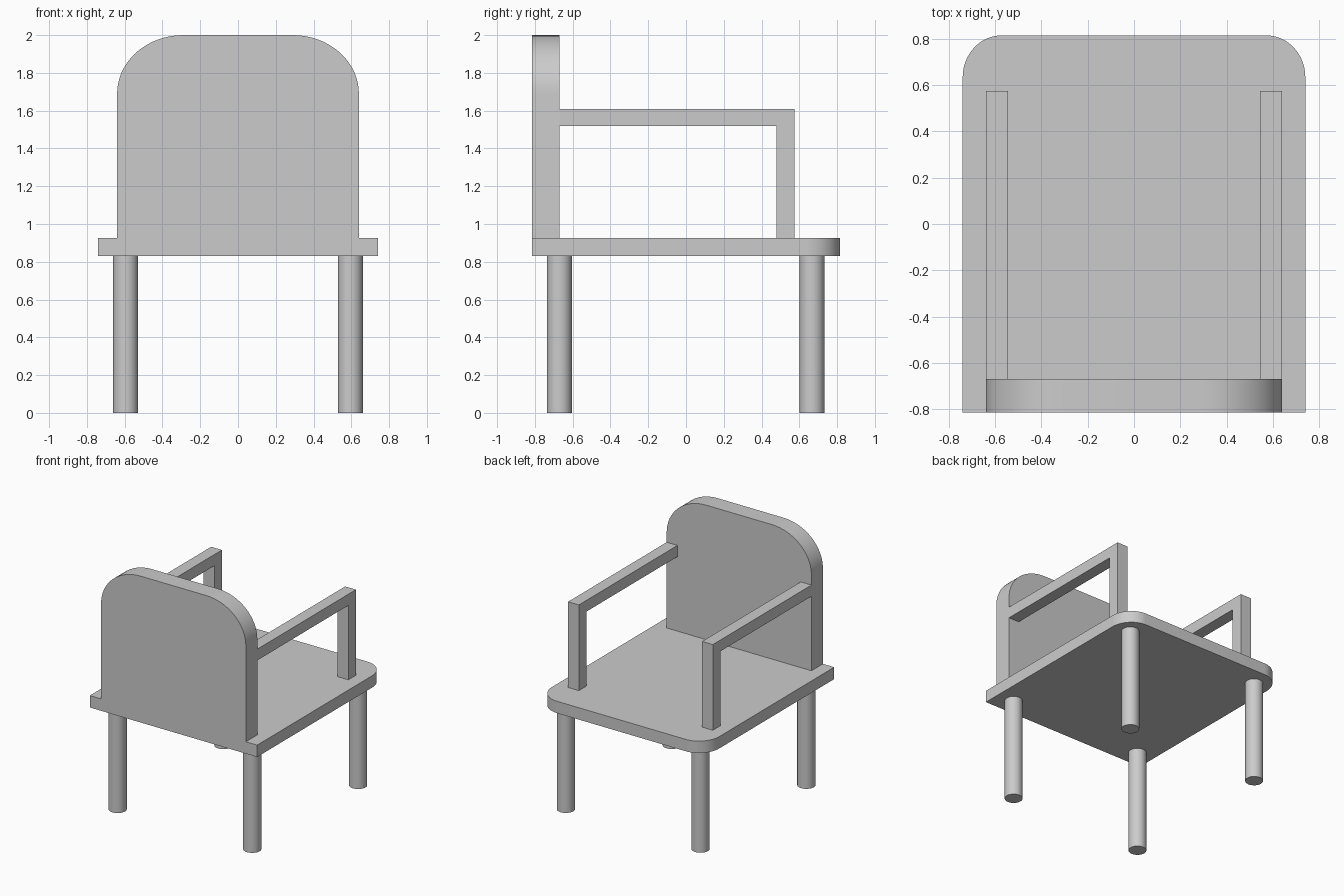
import bpy, bmesh, math
from mathutils import Vector

if "Cube" in bpy.data.objects:
    bpy.data.objects.remove(bpy.data.objects["Cube"], do_unlink=True)

grey = bpy.data.materials.new("plain grey")
grey.use_nodes = True
colour = (0.6, 0.6, 0.6, 1)
grey.diffuse_color = colour
grey.node_tree.nodes["Principled BSDF"].inputs["Base Color"].default_value = colour


def slab(name, outline, offset):
    """Extrude a closed outline of 3D points along an offset."""
    mesh = bpy.data.meshes.new(name)
    bm = bmesh.new()
    face = bm.faces.new([bm.verts.new(p) for p in outline])
    grown = bmesh.ops.extrude_face_region(bm, geom=[face], use_keep_orig=True)
    moved = [v for v in grown["geom"] if isinstance(v, bmesh.types.BMVert)]
    bmesh.ops.translate(bm, verts=moved, vec=Vector(offset))
    bmesh.ops.recalc_face_normals(bm, faces=bm.faces)
    bm.to_mesh(mesh)
    bm.free()
    obj = bpy.data.objects.new(name, mesh)
    bpy.context.collection.objects.link(obj)
    return finish(obj)


def finish(obj):
    obj.data.materials.append(grey)
    bpy.ops.object.select_all(action="DESELECT")
    obj.select_set(True)
    bpy.context.view_layer.objects.active = obj
    bpy.ops.object.shade_smooth_by_angle(angle=math.radians(30))
    return obj


def arch(half, low, high, rx, ry, steps=16):
    """Rectangle whose two upper corners are rounded, as (across, up) pairs."""
    right = []
    for i in range(steps + 1):
        a = math.pi / 2 * i / steps
        right.append((half - rx + rx * math.cos(a), high - ry + ry * math.sin(a)))
    left = [(-x, y) for x, y in reversed(right)]
    return [(half, low)] + right + left + [(-half, low)]


SEAT_LOW, SEAT_TOP = 0.83, 0.925
BACK, BACK_FACE = -0.815, -0.67

# Seat board, rounded at one end
seat = arch(0.74, BACK, 0.815, 0.17, 0.18)
slab("seat", [(x, y, SEAT_LOW) for x, y in seat], (0, 0, SEAT_TOP - SEAT_LOW))

# Upright backrest with rounded shoulders
rest = arch(0.64, SEAT_TOP, 2.0, 0.35, 0.31)
slab("backrest", [(x, BACK, z) for x, z in rest], (0, BACK_FACE - BACK, 0))

# Armrests: a rail and a post in one L-shaped profile
arm = [(BACK_FACE, 1.61), (0.575, 1.61), (0.575, SEAT_TOP),
       (0.48, SEAT_TOP), (0.48, 1.52), (BACK_FACE, 1.52)]
for side, label in ((1, "left"), (-1, "right")):
    slab(label + "_armrest", [(side * 0.545, y, z) for y, z in arm], (side * 0.095, 0, 0))

    # Round legs
    for y, end in ((-0.67, "front"), (0.667, "rear")):
        bpy.ops.mesh.primitive_cylinder_add(
            vertices=32, radius=0.066, depth=SEAT_LOW,
            location=(side * 0.595, y, SEAT_LOW / 2))
        leg = bpy.context.object
        leg.name = f"{end}_{label}_leg"
        finish(leg)
